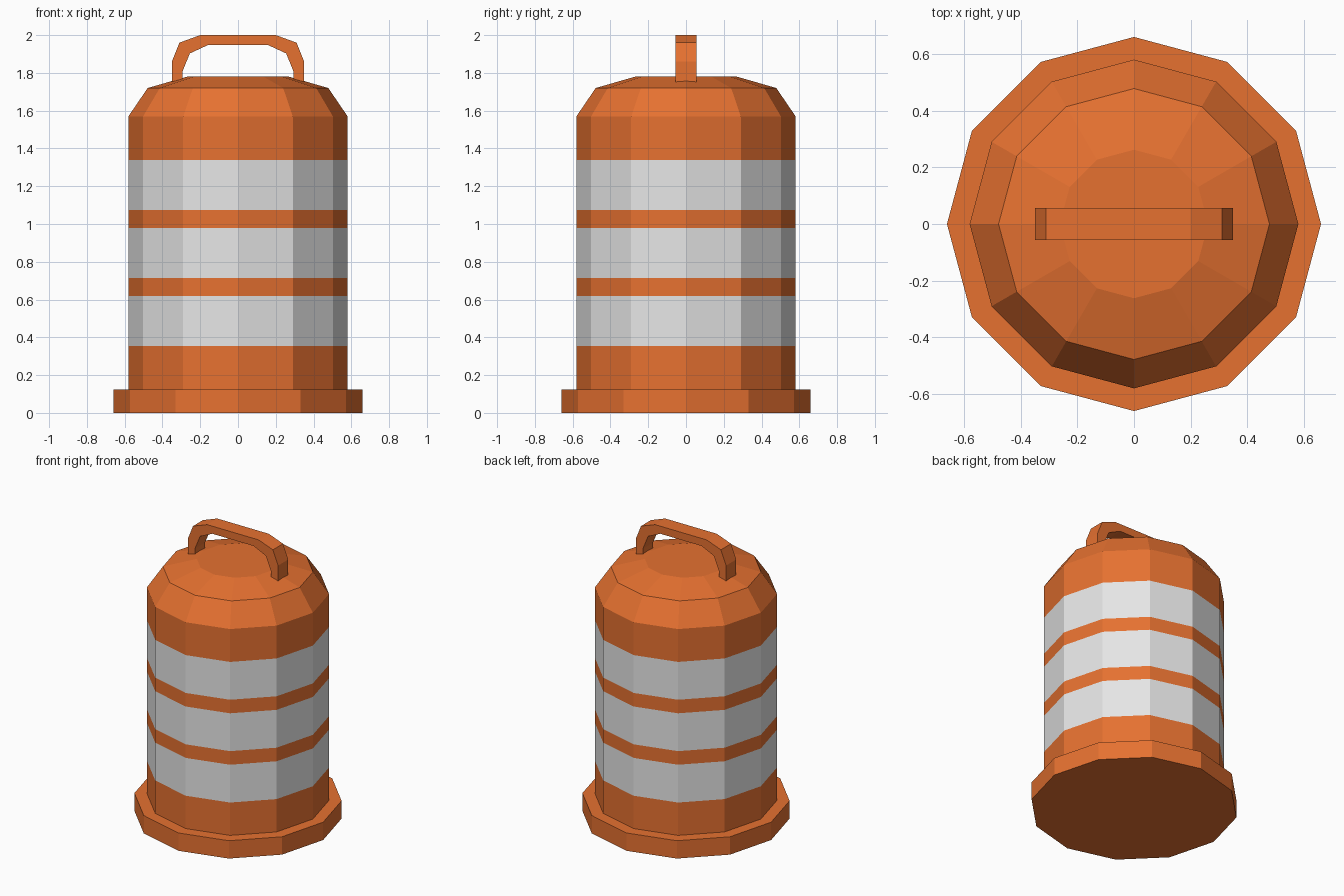
import bpy, bmesh, math

if "Cube" in bpy.data.objects:
    bpy.data.objects.remove(bpy.data.objects["Cube"])

SIDES = 12


def material(name, rgb):
    m = bpy.data.materials.new(name)
    m.diffuse_color = (*rgb, 1)
    m.use_nodes = True
    m.node_tree.nodes["Principled BSDF"].inputs["Base Color"].default_value = m.diffuse_color
    return m


orange = material("safety orange", (0.79, 0.165, 0.03))
white = material("reflective white", (0.79, 0.79, 0.79))


def finish(name, bm, mats):
    bmesh.ops.recalc_face_normals(bm, faces=bm.faces)
    me = bpy.data.meshes.new(name)
    bm.to_mesh(me)
    bm.free()
    for m in mats:
        me.materials.append(m)
    ob = bpy.data.objects.new(name, me)
    bpy.context.collection.objects.link(ob)
    return ob


def lathe(name, profile, mats, stripes=()):
    """Rings of 12 vertices joined by quads, capped at both ends."""
    bm = bmesh.new()
    rings = [[bm.verts.new((r * math.cos(i * math.tau / SIDES),
                            r * math.sin(i * math.tau / SIDES), z))
              for i in range(SIDES)] for r, z in profile]
    for a, b in zip(rings, rings[1:]):
        for i in range(SIDES):
            j = (i + 1) % SIDES
            f = bm.faces.new((a[i], a[j], b[j], b[i]))
            z = f.calc_center_median().z
            f.material_index = int(any(lo < z < hi for lo, hi in stripes))
    bm.faces.new(rings[0])
    bm.faces.new(rings[-1])
    return finish(name, bm, mats)


# Base collar
lathe("base_ring", [(0.66, 0), (0.66, 0.125)], [orange])

# Barrel with three reflective bands and a domed top
bands = [(0.355, 0.62), (0.715, 0.98), (1.075, 1.34)]
profile = [(0.58, 0.125)] + [(0.58, z) for band in bands for z in band]
profile += [(0.58, 1.57), (0.478, 1.72), (0.262, 1.782)]
lathe("barrel", profile, [orange, white], bands)

# Carrying handle: outer and inner outlines, mirrored in x
outer = [(-0.35, 1.753), (-0.35, 1.86), (-0.31, 1.96), (-0.2, 2.0)]
inner = [(-0.295, 1.753), (-0.295, 1.805), (-0.255, 1.903), (-0.16, 1.947)]
outer += [(-x, z) for x, z in reversed(outer)]
inner += [(-x, z) for x, z in reversed(inner)]
bm = bmesh.new()
sections = [[bm.verts.new((x, y, z)) for (x, z), y in
             ((o, -0.056), (o, 0.056), (n, 0.056), (n, -0.056))]
            for o, n in zip(outer, inner)]
for a, b in zip(sections, sections[1:]):
    for i in range(4):
        j = (i + 1) % 4
        bm.faces.new((a[i], a[j], b[j], b[i]))
bm.faces.new(sections[0])
bm.faces.new(sections[-1])
finish("handle", bm, [orange])
